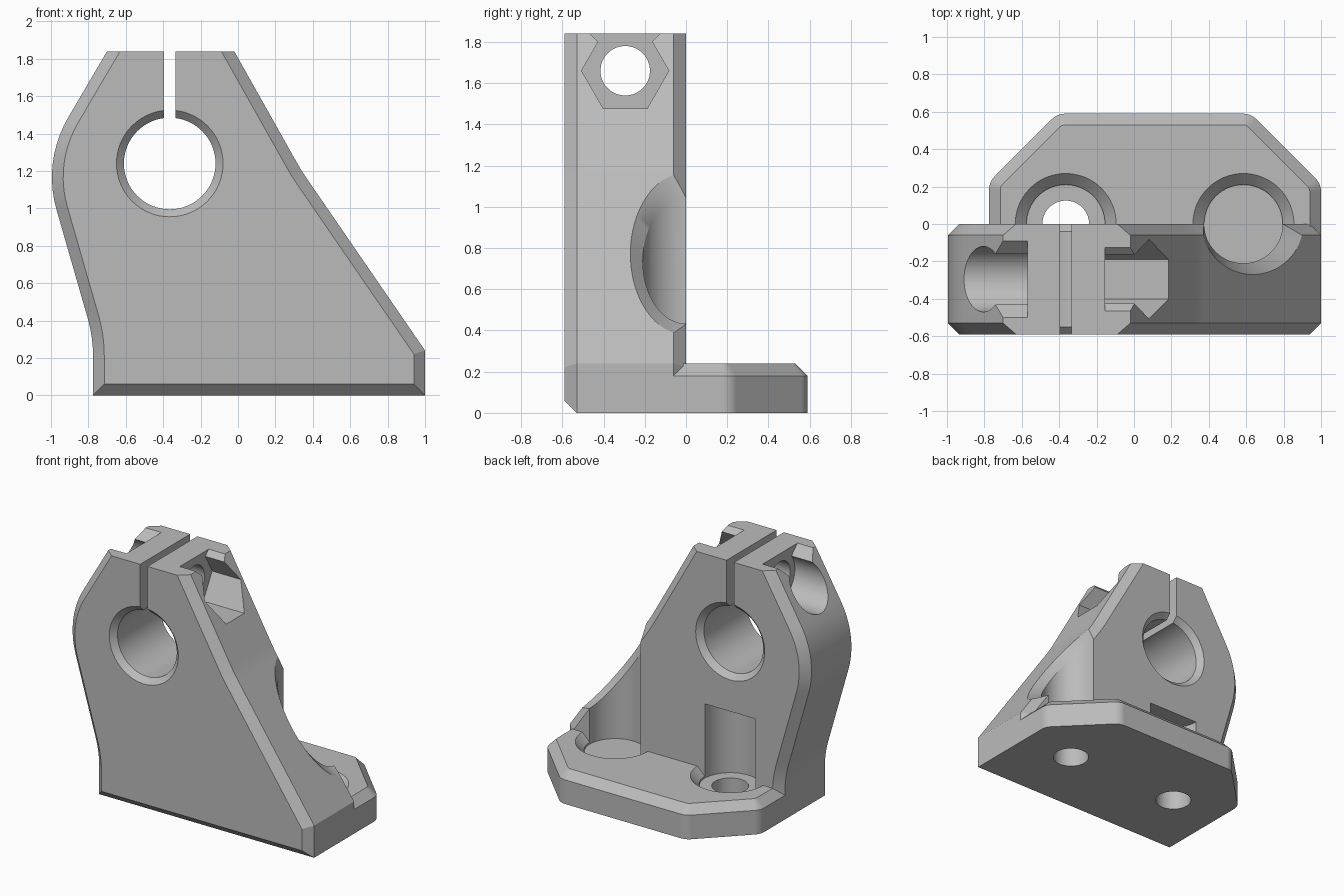
import bpy, bmesh
from math import sin, cos, tan, tau, radians, sqrt
from mathutils import Vector

if "Cube" in bpy.data.objects:
    bpy.data.objects.remove(bpy.data.objects["Cube"], do_unlink=True)

grey = bpy.data.materials.new("plain_grey")
grey.use_nodes = True
GREY = (0.5, 0.5, 0.5, 1)
grey.diffuse_color = GREY
grey.node_tree.nodes["Principled BSDF"].inputs["Base Color"].default_value = GREY


def loft(name, rings):
    """Closed solid through rings with equal point counts."""
    bm = bmesh.new()
    loops = [[bm.verts.new(p) for p in ring] for ring in rings]
    n = len(loops[0])
    for a, b in zip(loops, loops[1:]):
        for i in range(n):
            j = (i + 1) % n
            bm.faces.new((a[i], a[j], b[j], b[i]))
    bm.faces.new(loops[0][::-1])
    bm.faces.new(loops[-1])
    bmesh.ops.recalc_face_normals(bm, faces=bm.faces)
    mesh = bpy.data.meshes.new(name)
    bm.to_mesh(mesh)
    bm.free()
    obj = bpy.data.objects.new(name, mesh)
    mesh.materials.append(grey)
    bpy.context.collection.objects.link(obj)
    return obj


def turned(name, axis, centre, steps, sides=64):
    """Solid of (position, radius) steps along x, y or z."""
    def point(p, r, a):
        u, v = centre[0] + r * cos(a), centre[1] + r * sin(a)
        return {"x": (p, u, v), "y": (u, p, v), "z": (u, v, p)}[axis]
    return loft(name, [[point(p, r, tau * i / sides) for i in range(sides)] for p, r in steps])


def combine(target, tool, operation="DIFFERENCE"):
    mod = target.modifiers.new("shape", "BOOLEAN")
    mod.operation, mod.solver, mod.object = operation, "EXACT", tool
    bpy.context.view_layer.objects.active = target
    bpy.ops.object.modifier_apply(modifier=mod.name)
    bpy.data.objects.remove(tool, do_unlink=True)


def rounded(corners, steps=10):
    """Outline of (x, y, radius) corners with arcs."""
    out = []
    for i, (x, y, r) in enumerate(corners):
        p = Vector((x, y))
        if not r:
            out.append(p)
            continue
        a = (Vector(corners[i - 1][:2]) - p).normalized()
        b = (Vector(corners[(i + 1) % len(corners)][:2]) - p).normalized()
        half = a.angle(b) / 2
        mid = p + (a + b).normalized() * r / sin(half)
        start = p + a * r / tan(half) - mid
        end = p + b * r / tan(half) - mid
        sweep = start.angle(end)
        for k in range(steps + 1):
            t = k / steps
            out.append(mid + (start * sin((1 - t) * sweep) + end * sin(t * sweep)) / sin(sweep))
    return out


def inset(outline, amount):
    """Move each edge of an anticlockwise outline inward by amount(outward normal)."""
    lines = []
    for i, p in enumerate(outline):
        d = (outline[(i + 1) % len(outline)] - p).normalized()
        n = Vector((d.y, -d.x))
        lines.append((n, n.dot(p) - amount(n)))
    out = []
    for i in range(len(outline)):
        (m, c), (n, d) = lines[i - 1], lines[i]
        det = m.x * n.y - m.y * n.x
        out.append(Vector(((c * n.y - d * m.y) / det, (m.x * d - n.x * c) / det)))
    return out


CH = 0.06
BOLTS = (-0.365, 0.585)

# Upright plate, chamfered on its front and back rims
side = rounded([(-0.775, 0, 0), (1, 0, 0), (1, 0.24, 0), (0.34, 1.2, 1.2), (-0.02, 1.84, 0),
                (-0.70, 1.84, 0), (-1.045, 1.253, 0.63), (-0.775, 0.313, 0.75)])
front = inset(side, lambda n: 0 if n.y > 0.95 else CH)
back = inset(side, lambda n: 0 if abs(n.y) > 0.95 else CH)
levels = ((-0.59, front), (-0.59 + CH, side), (-CH, side), (0, back))
bracket = loft("clamp_bracket", [[(p.x, y, p.y) for p in ring] for y, ring in levels])

# Foot with a chamfered top rim and countersinks
foot_line = rounded([(-0.775, -0.4, 0), (1, -0.4, 0), (1, 0.215, 0.1), (0.625, 0.59, 0.1),
                     (-0.41, 0.59, 0.1), (-0.775, 0.225, 0.1)], 5)
foot_top = inset(foot_line, lambda n: 0 if n.y < -0.9 else CH)
foot = loft("foot", [[(p.x, p.y, z) for p in ring]
                     for z, ring in ((0, foot_line), (0.18, foot_line), (0.24, foot_top))])
for x in BOLTS:
    combine(foot, turned("countersink", "z", (x, 0), ((0.18, 0.21), (0.3, 0.33))))
combine(bracket, foot, "UNION")

# Foot bolt holes and the tool clearances above them
for x, top in zip(BOLTS, (0.72, 2)):
    combine(bracket, turned("clearance", "z", (x, 0), ((0.165, 0.21), (top, 0.21))))
    combine(bracket, turned("bolt_hole", "z", (x, 0), ((-0.1, 0.125), (0.3, 0.125))))

# Chamfer where the right clearance breaks out of the sloping edge
slope = (1.2 - 0.24) / (1 - 0.34)
normal = Vector((slope, 0, 1)).normalized()
rings = []
for t in (0, 3):
    ring = []
    for i in range(64):
        a, r = tau * i / 64, 0.21 + CH * t
        x = BOLTS[1] + r * cos(a)
        z = 0.24 + slope * (1 - x) - CH * sqrt(1 + slope * slope)
        ring.append(Vector((x, r * sin(a), z)) + normal * CH * t)
    rings.append(ring)
combine(bracket, loft("slope_chamfer", rings))

# Rod bore with chamfered mouths
combine(bracket, turned("rod_bore", "y", (-0.365, 1.24), (
    (-0.69, 0.385), (-0.55, 0.245), (-0.04, 0.245), (0.1, 0.385))))

# Clamp slot
combine(bracket, loft("clamp_slot", [[(x, y, z) for x, z in (
    (-0.395, 1.24), (-0.335, 1.24), (-0.335, 2), (-0.395, 2))] for y in (-0.8, 0.2)]))

# Clamp screw hole, round head pocket and hexagonal nut pocket
AXIS = (-0.295, 1.66)
combine(bracket, turned("head_pocket", "x", AXIS, ((-1.2, 0.175), (-0.57, 0.175))))
combine(bracket, turned("nut_pocket", "x", AXIS, ((-0.155, 0.212), (0.6, 0.212)), 6))
for x0, x1, half, z in ((-1.2, -0.57, 0.135, 1.77), (-0.155, 0.6, 0.13, 1.8)):
    wide = half + 2 - z
    section = ((-half, z), (half, z), (wide, 2), (-wide, 2))
    combine(bracket, loft("pocket_flare", [[(x, AXIS[0] + y, h) for y, h in section]
                                           for x in (x0, x1)]))
combine(bracket, turned("screw_hole", "x", AXIS, ((-0.8, 0.12), (0.2, 0.12))))

# Smooth curved walls, keep machined edges crisp
bpy.ops.object.select_all(action="DESELECT")
bracket.select_set(True)
bpy.context.view_layer.objects.active = bracket
bpy.ops.object.shade_smooth_by_angle(angle=radians(22))
weighted = bracket.modifiers.new("even_shading", "WEIGHTED_NORMAL")
weighted.keep_sharp = True
